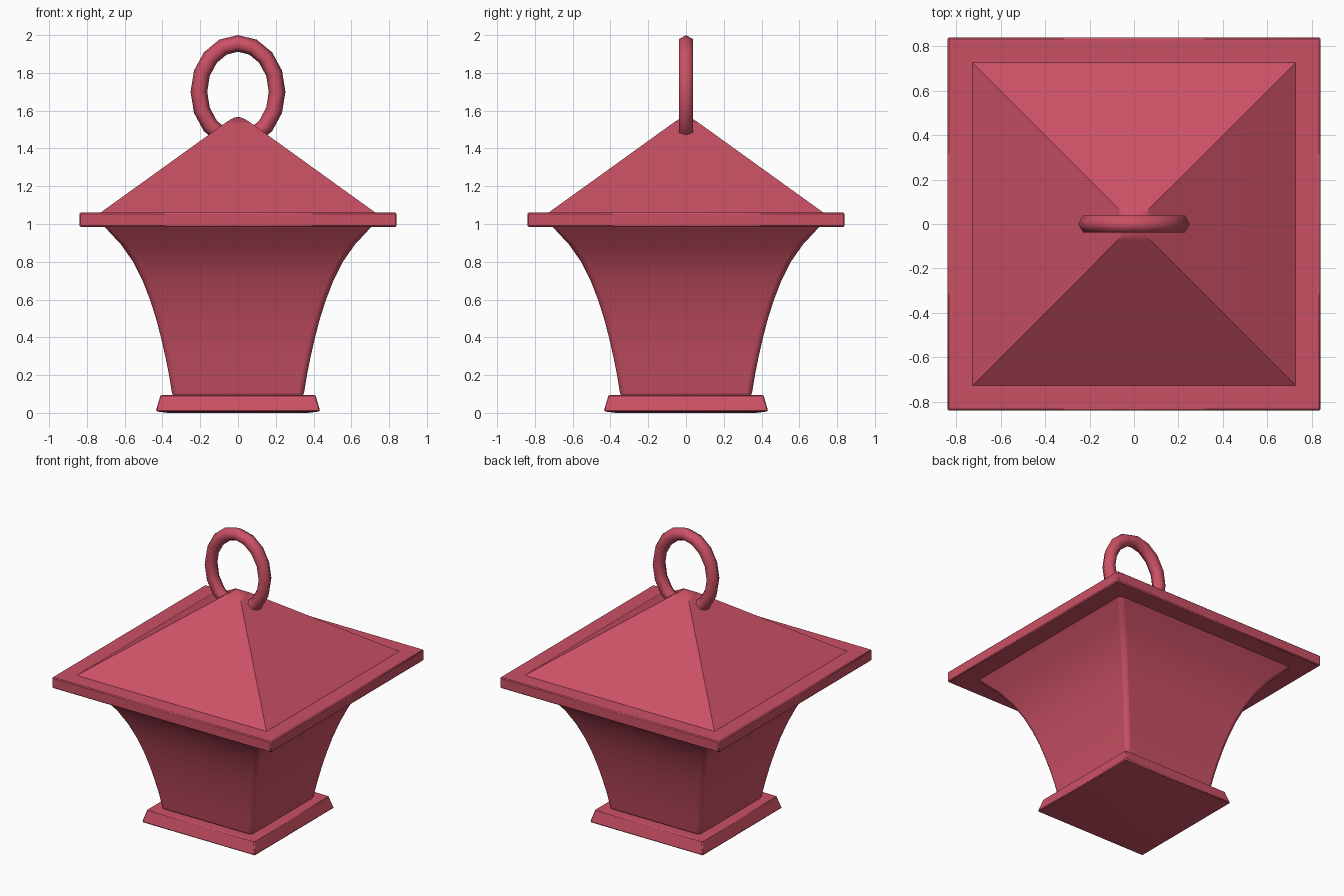
import bpy, bmesh, math
from mathutils import Vector

if "Cube" in bpy.data.objects:
    bpy.data.objects.remove(bpy.data.objects["Cube"])

COLOUR = (0.60, 0.082, 0.13, 1)
paint = bpy.data.materials.new("rose_red")
paint.use_nodes = True
paint.diffuse_color = COLOUR
paint.node_tree.nodes["Principled BSDF"].inputs["Base Color"].default_value = COLOUR


def finish(name, bm, angle, bevel=0, segments=1):
    bmesh.ops.recalc_face_normals(bm, faces=bm.faces)
    mesh = bpy.data.meshes.new(name)
    bm.to_mesh(mesh)
    bm.free()
    mesh.materials.append(paint)
    obj = bpy.data.objects.new(name, mesh)
    bpy.context.collection.objects.link(obj)
    bpy.ops.object.select_all(action='DESELECT')
    obj.select_set(True)
    bpy.context.view_layer.objects.active = obj
    bpy.ops.object.shade_smooth_by_angle(angle=math.radians(angle))
    if bevel:
        mod = obj.modifiers.new("soft_edges", 'BEVEL')
        mod.width, mod.segments = bevel, segments
        mod.limit_method = 'ANGLE'
        mod.angle_limit = math.radians(40)
    return obj


def bridge(bm, rings, closed=False):
    pairs = list(zip(rings, rings[1:]))
    if closed:
        pairs.append((rings[-1], rings[0]))
    for a, b in pairs:
        n = len(a)
        for i in range(n):
            j = (i + 1) % n
            bm.faces.new((a[i], a[j], b[j], b[i]))


def square_loft(name, profile, **kw):
    """Stack square sections given as (half width, height)."""
    bm = bmesh.new()
    corners = ((-1, -1), (1, -1), (1, 1), (-1, 1))
    rings = [[bm.verts.new((h * x, h * y, z)) for x, y in corners] for h, z in profile]
    bridge(bm, rings)
    bm.faces.new(rings[0])
    bm.faces.new(rings[-1])
    return finish(name, bm, 45, **kw)


# Foot with sloping sides and a slightly raised underside rim
square_loft("base", [(0.37, 0), (0.435, 0.008), (0.41, 0.095)], bevel=0.006)

# Flaring body with softened corners
flare = [(0.345, 0.08), (0.365, 0.2), (0.385, 0.3), (0.408, 0.4), (0.434, 0.5),
         (0.466, 0.6), (0.505, 0.7), (0.555, 0.8), (0.618, 0.89), (0.72, 1.0)]
square_loft("body", flare, bevel=0.025, segments=3)

# Roof slab and pyramid with a rounded tip
square_loft("roof_slab", [(0.84, 0.985), (0.84, 1.06)], bevel=0.006)
square_loft("roof", [(0.735, 1.055), (0.075, 1.53), (0.05, 1.547),
                     (0.025, 1.561), (0.006, 1.567)])

# Oval hanging ring with a six-sided tube
bm = bmesh.new()
WIDE, TALL, TUBE, STEPS, SIDES = 0.207, 0.256, 0.044, 16, 6
loops = []
for s in range(STEPS):
    t = math.tau * s / STEPS
    centre = Vector((WIDE * math.cos(t), 0, 1.7 + TALL * math.sin(t)))
    out = Vector((TALL * math.cos(t), 0, WIDE * math.sin(t))).normalized()
    loops.append([])
    for k in range(SIDES):
        a = math.tau * k / SIDES
        offset = out * math.cos(a) + Vector((0, math.sin(a), 0))
        loops[-1].append(bm.verts.new(centre + TUBE * offset))
bridge(bm, loops, closed=True)
finish("hanging_ring", bm, 75)
